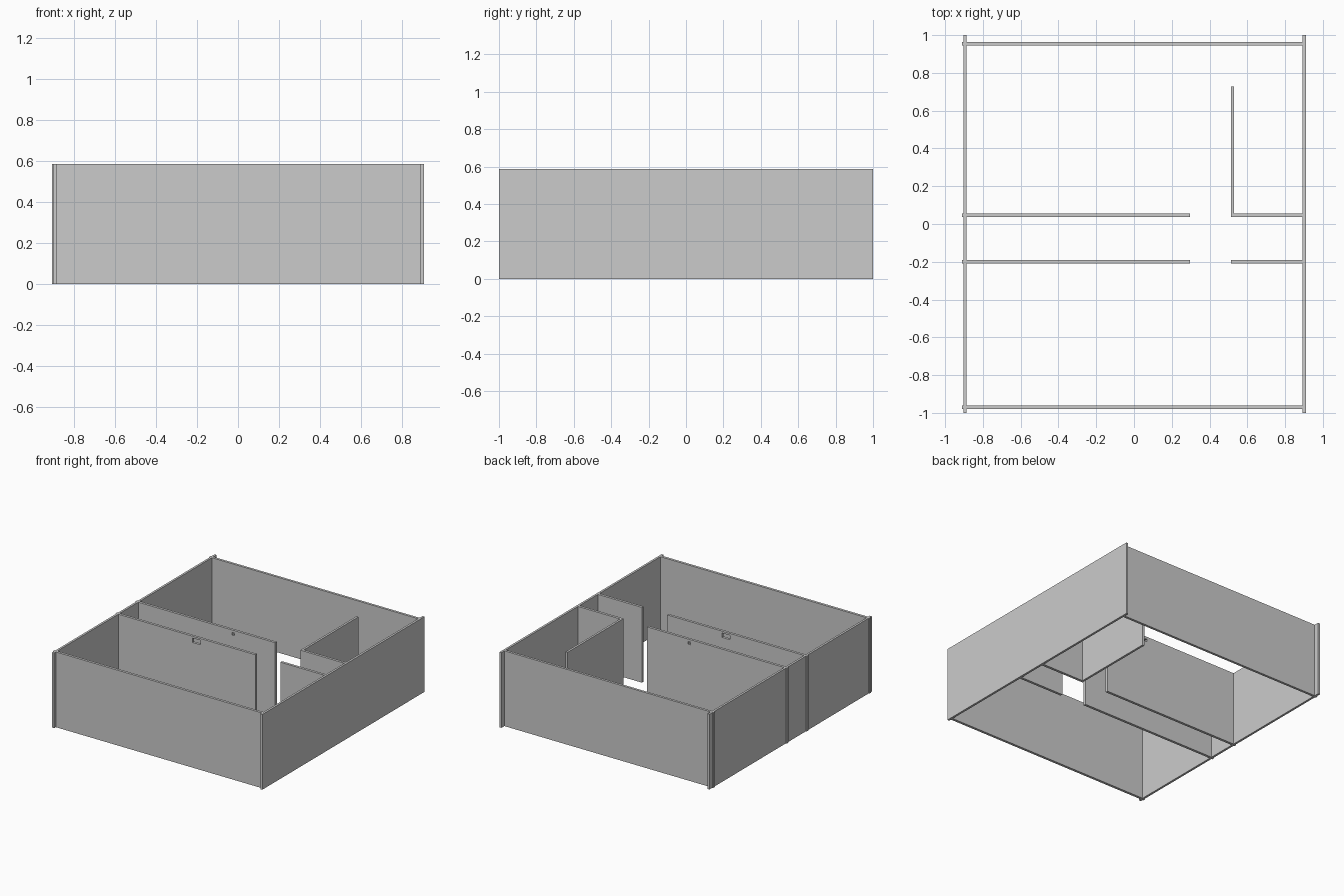
import bpy

if "Cube" in bpy.data.objects:
    bpy.data.objects.remove(bpy.data.objects["Cube"])

H = 0.587   # wall height


def wall(name, x0, x1, y0, y1, z0=0.0, z1=H):
    bpy.ops.mesh.primitive_cube_add(
        size=1, location=((x0 + x1) / 2, (y0 + y1) / 2, (z0 + z1) / 2))
    ob = bpy.context.object
    ob.name = name
    ob.scale = (x1 - x0, y1 - y0, z1 - z0)
    bpy.ops.object.transform_apply(location=False, rotation=False, scale=True)
    return ob


def cut_opening(target, x0, x1, z0, z1):
    cutter = wall(target.name + "_cutter", x0, x1, -0.3 if target.location.y < 0 else -0.05,
                  -0.1 if target.location.y < 0 else 0.15, z0, z1)
    cutter.hide_render = True
    mod = target.modifiers.new("opening", "BOOLEAN")
    mod.operation = "DIFFERENCE"
    mod.solver = "EXACT"
    mod.object = cutter
    bpy.context.view_layer.objects.active = target
    bpy.ops.object.modifier_apply(modifier=mod.name)
    bpy.data.objects.remove(cutter, do_unlink=True)


# Outer side walls, full depth
wall("left_wall", -0.903, -0.886, -1, 1)
wall("right_wall", 0.893, 0.91, -1, 1)

# Outer front and back walls
wall("front_wall", -0.91, 0.9, -0.98, -0.96)
wall("back_wall", -0.91, 0.9, 0.944, 0.963)

# Two corridor walls, each split by a doorway
corridor = {}
for name, y in (("corridor_front", -0.2), ("corridor_back", 0.046)):
    corridor[name] = wall(name + "_long", -0.91, 0.296, y - 0.01, y + 0.01)
    wall(name + "_short", 0.513, 0.9, y - 0.01, y + 0.01)

# Small openings near the top of the corridor walls
cut_opening(corridor["corridor_front"], -0.245, -0.178, 0.538, 0.572)
cut_opening(corridor["corridor_back"], -0.076, -0.056, 0.547, 0.567)

# Partition in the back room
wall("room_partition", 0.513, 0.53, 0.046, 0.727)
